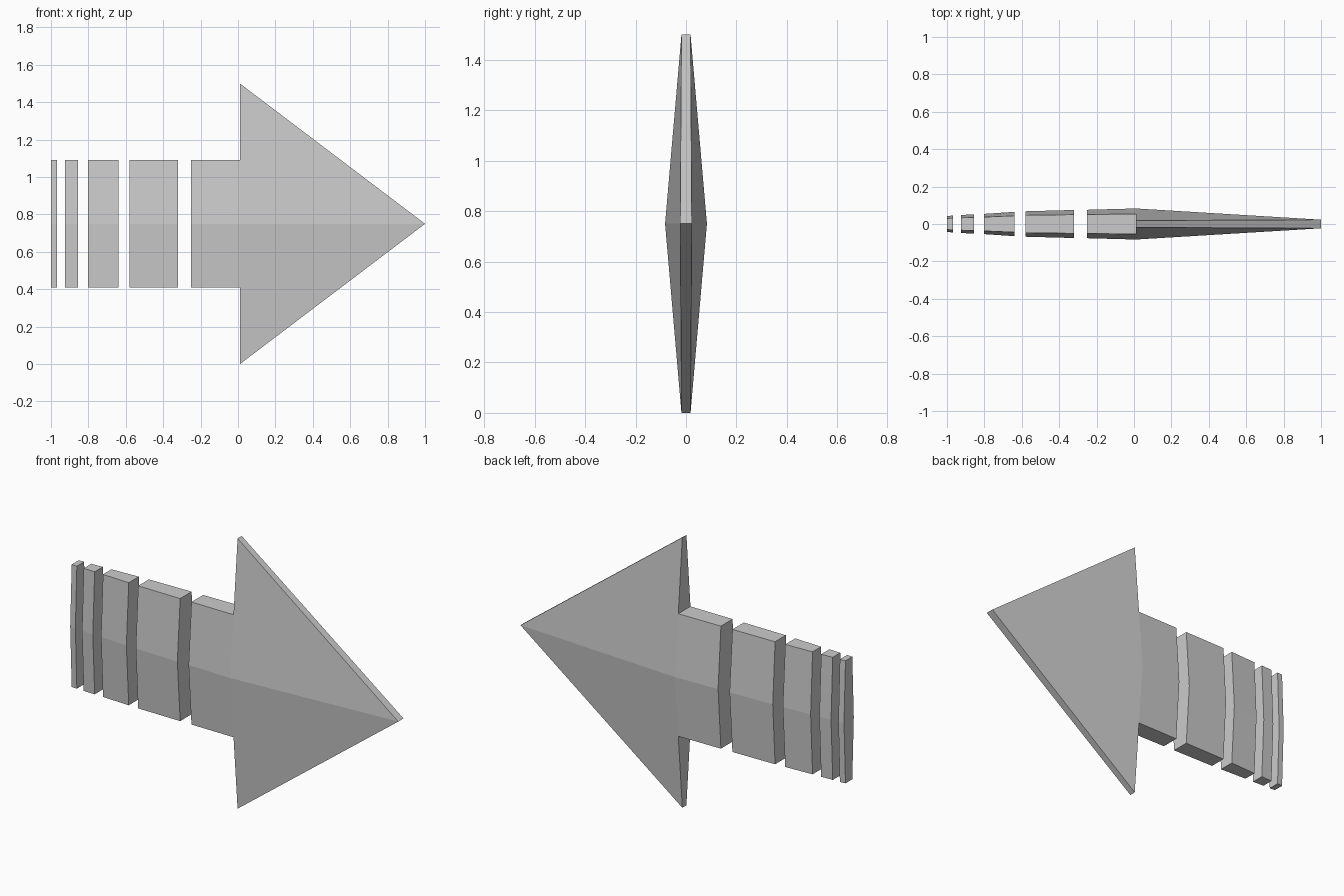
import bpy, bmesh

if "Cube" in bpy.data.objects:
    bpy.data.objects.remove(bpy.data.objects["Cube"])

MID = 0.75       # height of the central ridge
SHAFT_Z = 0.34   # half height of the shaft
HEAD_Z = 0.75    # half height of the head


def ridged_plate(name, points, panels, rim):
    """Build the upper half of a ridged plate, mirrored above/below the ridge.
    points: (x, height above ridge, half thickness)"""
    bm = bmesh.new()
    front = [bm.verts.new((x, -t, MID + h)) for x, h, t in points]
    back = [bm.verts.new((x, t, MID + h)) for x, h, t in points]
    for panel in panels:
        bm.faces.new([front[i] for i in panel])
        bm.faces.new([back[i] for i in reversed(panel)])
    for a, b in zip(rim, rim[1:]):
        bm.faces.new((front[a], back[a], back[b], front[b]))
    # mirror below the ridge
    dup = bmesh.ops.duplicate(bm, geom=bm.verts[:] + bm.edges[:] + bm.faces[:])["geom"]
    for v in dup:
        if isinstance(v, bmesh.types.BMVert):
            v.co.z = 2 * MID - v.co.z
    bmesh.ops.remove_doubles(bm, verts=bm.verts[:], dist=0.0005)
    bmesh.ops.recalc_face_normals(bm, faces=bm.faces[:])
    mesh = bpy.data.meshes.new(name)
    bm.to_mesh(mesh)
    bm.free()
    obj = bpy.data.objects.new(name, mesh)
    bpy.context.collection.objects.link(obj)
    return obj


# Arrow head with the front piece of the shaft
ridged_plate(
    "arrow_head",
    [(-0.25, 0, 0.076), (0.01, 0, 0.083), (1.0, 0, 0.023),
     (0.01, HEAD_Z, 0.018), (0.01, SHAFT_Z, 0.0535), (-0.25, SHAFT_Z, 0.051)],
    [(0, 1, 4, 5), (1, 2, 3, 4)],
    [2, 3, 4, 5, 0])

# Tail bars, thinner toward the end: x range, ridge and edge half thickness
bars = [
    (-0.58, -0.32, 0.068, 0.075, 0.047, 0.050),
    (-0.803, -0.64, 0.054, 0.065, 0.037, 0.044),
    (-0.924, -0.855, 0.048, 0.052, 0.033, 0.036),
    (-1.0, -0.967, 0.043, 0.045, 0.030, 0.032),
]
for n, (x0, x1, r0, r1, e0, e1) in enumerate(bars, 1):
    ridged_plate(
        f"tail_bar_{n}",
        [(x0, 0, r0), (x1, 0, r1), (x1, SHAFT_Z, e1), (x0, SHAFT_Z, e0)],
        [(0, 1, 2, 3)],
        [1, 2, 3, 0])
